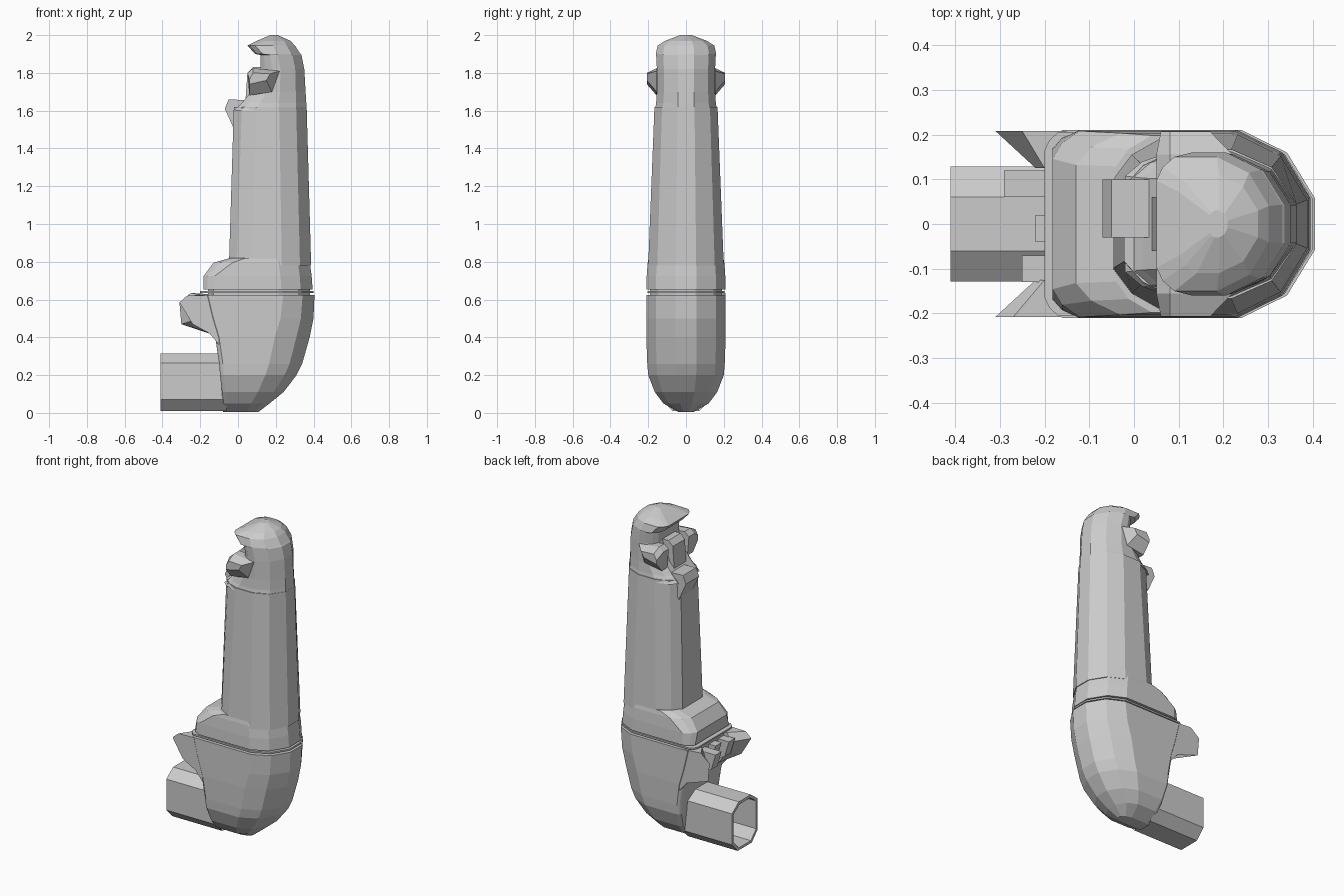
import bpy, bmesh

if "Cube" in bpy.data.objects:
    bpy.data.objects.remove(bpy.data.objects["Cube"])


def make(name, verts, faces):
    me = bpy.data.meshes.new(name)
    me.from_pydata(verts, [], faces)
    bm = bmesh.new()
    bm.from_mesh(me)
    bmesh.ops.recalc_face_normals(bm, faces=bm.faces)
    bm.to_mesh(me)
    bm.free()
    ob = bpy.data.objects.new(name, me)
    bpy.context.collection.objects.link(ob)
    return ob


def loft(name, rings, close=False):
    """Skin equal-length rings of points, capped or closed into a loop."""
    n, m = len(rings[0]), len(rings)
    verts = [p for r in rings for p in r]
    faces = []
    for i in range(m if close else m - 1):
        a, b = i * n, (i + 1) % m * n
        faces += [(a + j, a + (j + 1) % n, b + (j + 1) % n, b + j) for j in range(n)]
    if not close:
        faces += [tuple(range(n)), tuple(range((m - 1) * n, m * n))]
    return make(name, verts, faces)


def d_ring(z, x0, x1, w, front, back, flat=.5):
    """Faceted oblong section: front flat of given share, rounded back."""
    half = [(x0, flat * w), (x0 + front * .35, (flat + (1 - flat) * .56) * w),
            (x0 + front, w), (x1 - back, w), (x1 - back * .4, .76 * w),
            (x1 - back * .03, .27 * w)]
    return [(x, y, z) for x, y in half] + [(x, -y, z) for x, y in reversed(half)]


def plate(name, profile, y0, y1):
    """Side-view profile extruded across y."""
    return loft(name, [[(x, y, z) for x, z in profile] for y in (y0, y1)])


# rounded elbow at the base
loft("elbow_bowl", [d_ring(*r, .9) for r in [
    (.005, -.08, .11, .04, .02, .06), (.05, -.08, .17, .12, .02, .1),
    (.11, -.085, .245, .165, .02, .14), (.2, -.095, .315, .2, .02, .17),
    (.26, -.1, .345, .205, .02, .18), (.4, -.12, .385, .21, .02, .19),
    (.5, -.15, .405, .21, .02, .18), (.625, -.18, .41, .21, .02, .17)]])

# side lips of the elbow mouth, tapering to thin points
for s, name, tip in ((-1, "front", [(-.27, .62), (-.31, .585), (-.24, .47)]),
                     (1, "back", [(-.25, .635), (-.31, .585), (-.3, .47)])):
    root = [(-.1, .625), *tip, (-.15, .42), (-.1, .36)]
    inner = [(-.1, .625), (-.2, .625), (-.22, .57), (-.2, .5), (-.14, .42), (-.1, .36)]
    loft("elbow_lip_" + name, [[(x, s * .208, z) for x, z in root],
                               [(x, s * .125, z) for x, z in inner]])

# broken flaps inside the mouth
for i, (y, x) in enumerate([(-.1, -.25), (-.01, -.22), (.09, -.29)]):
    plate("mouth_flap_%d" % i, [(-.12, .44), (-.12, .6), (x, .6), (x + .03, .5)],
          y - .03, y + .03)

# hollow outlet stub
outer = [(.07, .01), (.128, .07), (.128, .265), (.06, .315)]
bore = [(.06, .025), (.112, .08), (.112, .255), (.052, .297)]


def stub_ring(x, half):
    return [(x, y, z) for y, z in half] + [(x, -y, z) for y, z in reversed(half)]


loft("outlet_stub", [stub_ring(-.41, outer), stub_ring(-.06, outer),
                     stub_ring(-.08, bore), stub_ring(-.41, bore)], close=True)

# thin seam between elbow and collar
loft("seam_core", [d_ring(z, -.16, .385, .19, .03, .17, .8) for z in (.61, .67)])
loft("seam_ring", [d_ring(z, -.2, .405, .205, .03, .17, .8) for z in (.634, .644)])

# collar with sloping front shoulder
loft("collar", [d_ring(*r) for r in [
    (.652, -.182, .4, .21, .06, .17, .8), (.725, -.182, .395, .208, .06, .17, .7),
    (.795, -.13, .385, .203, .1, .17, .65), (.82, -.04, .375, .198, .08, .17, .65)]])

# long tapered grip
loft("grip_tube", [d_ring(*r) for r in [
    (.78, -.048, .392, .2, .12, .16), (1.62, -.022, .368, .167, .12, .15)]])

# broken head, open toward the front
loft("head_shell", [d_ring(*r, .65) for r in [
    (1.6, -.02, .368, .165, .11, .15), (1.64, .02, .366, .158, .1, .15),
    (1.7, .07, .362, .154, .08, .14), (1.82, .12, .355, .154, .06, .13),
    (1.895, .12, .34, .158, .05, .13), (1.9, .09, .335, .16, .04, .13),
    (1.945, .05, .305, .15, .04, .12), (1.97, .1, .28, .11, .04, .09),
    (2.0, .17, .21, .03, .01, .02)]])

# stepped core inside the head, torn rim lip and jagged side shards
plate("head_core", [(.02, 1.6), (.04, 1.66), (.05, 1.8), (.08, 1.83), (.2, 1.83),
                    (.2, 1.6)], -.06, .06)
plate("rim_lip", [(-.02, 1.5), (-.07, 1.61), (-.05, 1.66), (.05, 1.655), (.05, 1.6)],
      -.03, .1)
for s, name in ((-1, "front"), (1, "back")):
    shard = [(.06, 1.68), (.05, 1.8), (.08, 1.825), (.22, 1.81), (.18, 1.7)]
    tip = [(.06, 1.74), (.06, 1.765), (.08, 1.8), (.17, 1.795), (.15, 1.76)]
    loft("head_shard_" + name, [[(x, s * .1, z) for x, z in shard],
                                [(x, s * .155, z) for x, z in shard],
                                [(x, s * .207, z) for x, z in tip]])
